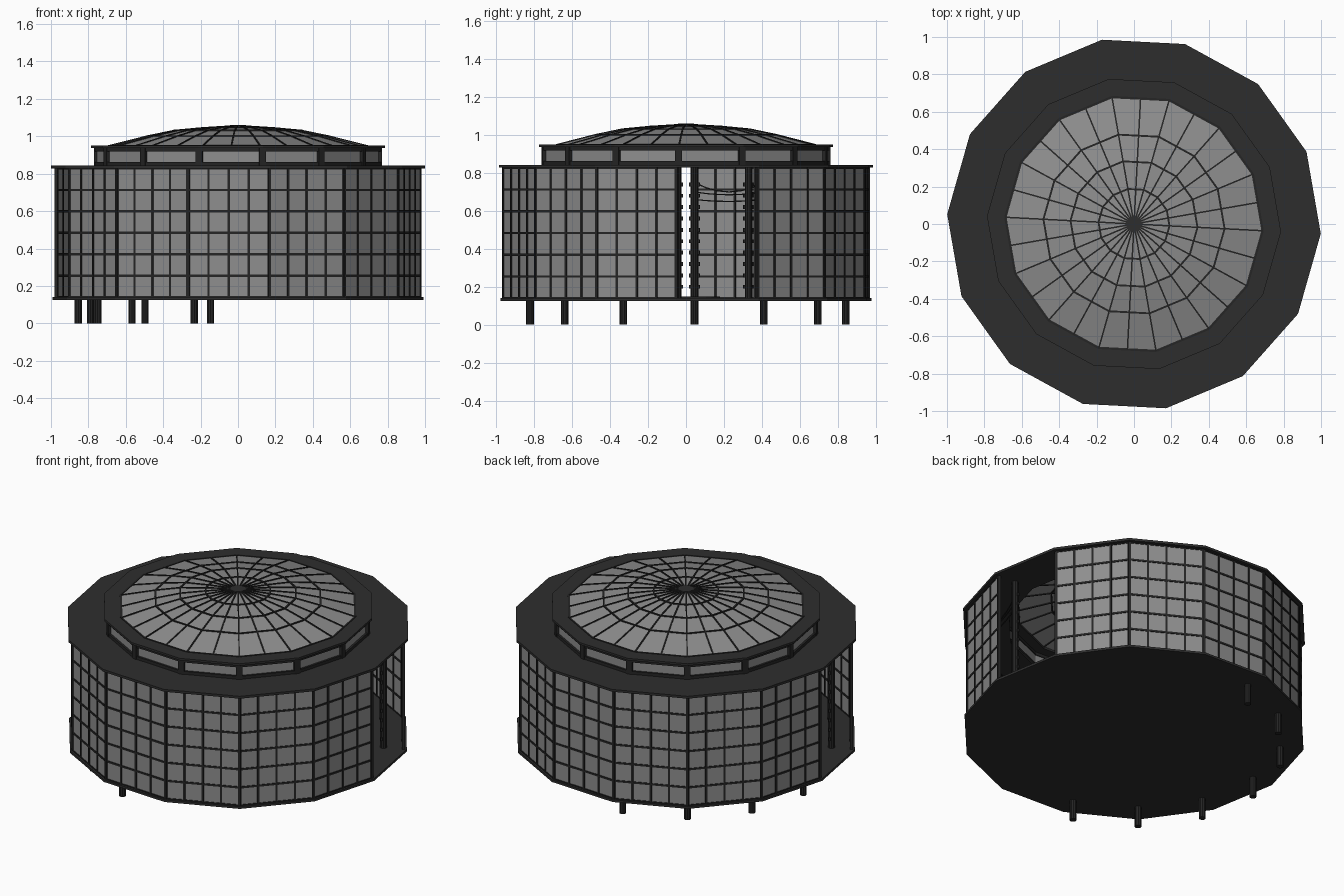
import bpy, bmesh
from math import sin, cos, pi, radians
from mathutils import Vector, Matrix

cube = bpy.data.objects.get("Cube")
if cube:
    bpy.data.objects.remove(cube)

N = 14
STEP = 2 * pi / N
PHASE = radians(-3)
OPEN = (0, 7)                      # doorway sides, opposite each other
FLOOR, EAVE = 0.14, 0.828


def material(name, v):
    m = bpy.data.materials.new(name)
    m.use_nodes = True
    col = (v, v, v, 1)
    m.diffuse_color = col
    b = m.node_tree.nodes["Principled BSDF"]
    b.inputs["Base Color"].default_value = col
    b.inputs["Roughness"].default_value = 0.8
    return m


GLASS = material("grey glass", 0.27)
ROOF = material("dark roof", 0.027)
FRAME = material("black frame", 0.018)


def at(k, r, z):
    """Point on corner k (fractions allowed) of the polygon plan."""
    a = PHASE + k * STEP
    return Vector((r * cos(a), r * sin(a), z))


def chord(k, r, z):
    """Point on the straight side between two corners."""
    i = int(k // 1)
    return at(i, r, z).lerp(at(i + 1, r, z), k - i)


def finish(bm, name, mat, recalc=True):
    if recalc:
        bmesh.ops.recalc_face_normals(bm, faces=bm.faces)
    me = bpy.data.meshes.new(name)
    bm.to_mesh(me)
    bm.free()
    me.materials.append(mat)
    ob = bpy.data.objects.new(name, me)
    bpy.context.collection.objects.link(ob)
    return ob


def beam(bm, p, q, width, depth, normal):
    """Box from p to q; depth is measured along the normal."""
    d = (q - p).normalized()
    n = (normal - normal.dot(d) * d).normalized()
    s = d.cross(n)
    m = Matrix((s, n, d)).transposed().to_4x4()
    m.translation = (p + q) / 2
    size = Matrix.Diagonal((width, depth, (q - p).length, 1))
    bmesh.ops.create_cube(bm, size=1, matrix=m @ size)


def lathe(name, profile, mat, sides=N, closed=True):
    """Revolve (radius, z) points around the axis with the plan's corners."""
    bm = bmesh.new()
    rings = [[bm.verts.new(at(k * N / sides, r, z)) for k in range(sides)]
             for r, z in profile]
    pairs = list(zip(rings, rings[1:]))
    if closed:
        pairs.append((rings[-1], rings[0]))
    for a, b in pairs:
        for k in range(sides):
            j = (k + 1) % sides
            bm.faces.new((a[k], a[j], b[j], b[k]))
    return finish(bm, name, mat)


def ring(name, r0, r1, z0, z1, mat):
    return lathe(name, [(r0, z0), (r1, z0), (r1, z1), (r0, z1)], mat)


def disc(name, r, z0, z1, mat, sides=N):
    bm = bmesh.new()
    vs = [bm.verts.new(at(k * N / sides, r, z0)) for k in range(sides)]
    f = bm.faces.new(vs)
    ex = bmesh.ops.extrude_face_region(bm, geom=[f])
    top = [v for v in ex["geom"] if isinstance(v, bmesh.types.BMVert)]
    bmesh.ops.translate(bm, verts=top, vec=(0, 0, z1 - z0))
    return finish(bm, name, mat)


# Floor, central stage and flat roof slab
disc("floor", 0.992, 0.126, FLOOR, ROOF)
disc("stage", 0.18, FLOOR, 0.15, FRAME, 28)
ring("roof_slab", 0.73, 1.0, EAVE, 0.843, ROOF)

# Glazed curtain walls: 4 x 6 panes on every side but the doorways
WALL, COLS, ROWS = 0.972, 4, 6
glass, bars = bmesh.new(), bmesh.new()
for k in range(N):
    if k in OPEN:
        continue
    out = at(k + 0.5, 1, 0)
    a, b = at(k, WALL, 0), at(k + 1, WALL, 0)
    mid = (a + b) / 2
    mid.z = (FLOOR + EAVE) / 2
    beam(glass, mid.lerp(Vector((a.x, a.y, mid.z)), 1),
         Vector((b.x, b.y, mid.z)), EAVE - FLOOR, 0.008, out)
    for c in range(COLS + 1):
        t = k + c / COLS if c < COLS else k + 0.9999
        w = 0.012 if 0 < c < COLS else 0.016
        beam(bars, chord(t, WALL, FLOOR), chord(t, WALL, EAVE), w, 0.018, out)
    for r in range(ROWS + 1):
        z = FLOOR + (EAVE - FLOOR) * r / ROWS
        beam(bars, at(k, WALL, z), at(k + 1, WALL, z), 0.012, 0.016, out)
finish(glass, "wall_glass", GLASS)
finish(bars, "wall_bars", FRAME)

# Inner columns with small brackets, and feet under the right half
posts, brackets = bmesh.new(), bmesh.new()
for k in range(N):
    foot = 0.0 if 4 <= k <= 10 else FLOOR
    bmesh.ops.create_cone(posts, cap_ends=True, segments=10, radius1=0.02, radius2=0.02,
                          depth=EAVE - foot,
                          matrix=Matrix.Translation(at(k, 0.855, (EAVE + foot) / 2)))
    side = at(k + N / 4, 0.028, 0)
    for i in range(10):
        p = at(k, 0.85, 0.2 + i * 0.06)
        beam(brackets, p - side, p + side, 0.01, 0.02, Vector((0, 0, 1)))
finish(posts, "columns", FRAME)
finish(brackets, "column_brackets", FRAME)

# Sagging cables strung between the columns
cables = bmesh.new()
UP = Vector((0, 0, 1))
for k in range(N):
    if k in OPEN:
        continue
    for top, sag in ((0.75, 0.05), (0.70, 0.015), (0.66, 0.01)):
        pts = [chord(k + min(i / 6, 0.9999), 0.85, top - sag * (1 - (i / 3 - 1) ** 2))
               for i in range(7)]
        for p, q in zip(pts, pts[1:]):
            beam(cables, p, q, 0.006, 0.006, UP)
finish(cables, "cables", FRAME)

# Clerestory drum: sill, windows, corner posts, head and overhanging lid
ring("drum_sill", 0.735, 0.77, 0.843, 0.862, FRAME)
ring("drum_windows", 0.74, 0.757, 0.862, 0.918, GLASS)
ring("drum_head", 0.735, 0.77, 0.918, 0.937, FRAME)
ring("drum_lid", 0.675, 0.787, 0.937, 0.95, ROOF)
drum = bmesh.new()
for k in range(N):
    beam(drum, at(k, 0.757, 0.843), at(k, 0.757, 0.937), 0.036, 0.028, at(k, 1, 0))
finish(drum, "drum_posts", FRAME)

# Shallow glazed dome with ring bars, radial ribs and a hub
DOME = [(0.69, 0.948), (0.485, 1.0), (0.34, 1.03), (0.19, 1.044), (0.03, 1.054)]
lathe("dome_glass", DOME, GLASS, closed=False)
ribs = bmesh.new()
for k in range(2 * N):
    for (r0, z0), (r1, z1) in zip(DOME, DOME[1:]):
        beam(ribs, chord(k / 2, r0, z0), chord(k / 2, r1, z1), 0.008, 0.01, UP)
for r, z in DOME[:-1]:
    for k in range(N):
        beam(ribs, at(k, r, z), at(k + 1, r, z), 0.01, 0.01, UP)
finish(ribs, "dome_ribs", FRAME)
disc("dome_hub", 0.043, 1.045, 1.06, ROOF, 28)
